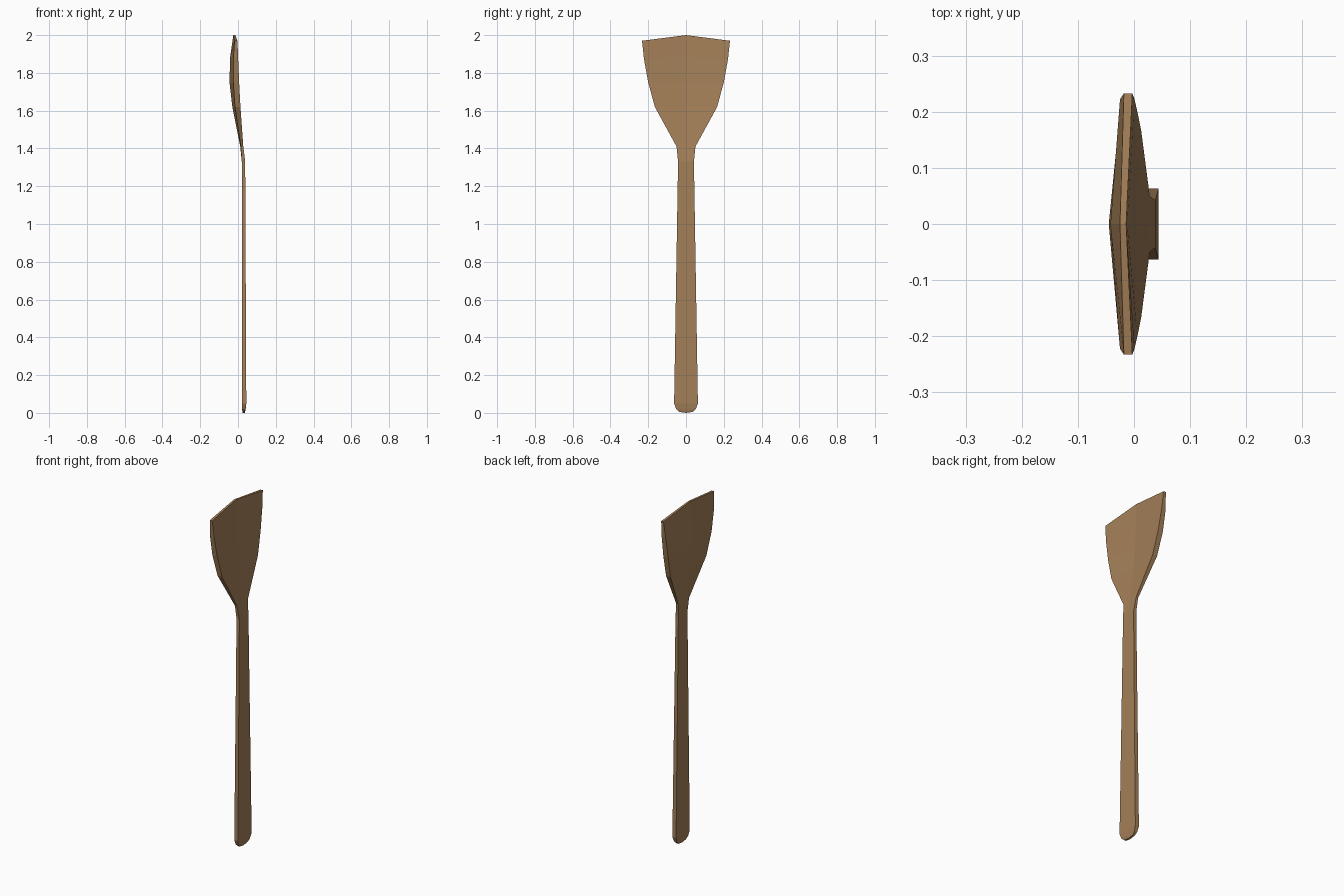
import bpy, bmesh

wood = bpy.data.materials.new("brown wood")
wood.diffuse_color = (0.37, 0.215, 0.098, 1)

# Sections from handle butt to blade tip:
# edge z, centre z, half width, back centre x, back edge x, front centre x, front edge x
sections = [
    (0.005, 0.00, 0.035, 0.025, 0.025, 0.036, 0.036),
    (0.02, 0.015, 0.052, 0.022, 0.022, 0.040, 0.040),
    (0.05, 0.05, 0.063, 0.020, 0.020, 0.044, 0.044),
    (1.33, 1.33, 0.042, 0.020, 0.020, 0.038, 0.038),
    (1.41, 1.41, 0.050, 0.012, 0.015, 0.026, 0.028),
    (1.62, 1.62, 0.165, -0.030, -0.016, 0.004, 0.013),
    (1.75, 1.75, 0.200, -0.045, -0.025, -0.007, 0.006),
    (1.87, 1.88, 0.222, -0.042, -0.025, -0.012, 0.001),
    (1.97, 2.00, 0.233, -0.025, -0.018, -0.014, -0.003),
]

# Spatula: loft of creased six-point sections
bm = bmesh.new()
rings = []
for ze, zc, w, bc, be, fc, fe in sections:
    pts = [(be, -w, ze), (fe, -w, ze), (fc, 0, zc),
           (fe, w, ze), (be, w, ze), (bc, 0, zc)]
    rings.append([bm.verts.new(p) for p in pts])
for a, b in zip(rings, rings[1:]):
    for i in range(6):
        j = (i + 1) % 6
        bm.faces.new((a[i], a[j], b[j], b[i]))

# End caps, each split along the centre line
for r in (rings[0], rings[-1]):
    bm.faces.new((r[0], r[1], r[2], r[5]))
    bm.faces.new((r[5], r[2], r[3], r[4]))
bmesh.ops.recalc_face_normals(bm, faces=bm.faces)

mesh = bpy.data.meshes.new("spatula")
bm.to_mesh(mesh)
bm.free()
mesh.materials.append(wood)
bpy.context.collection.objects.link(bpy.data.objects.new("spatula", mesh))
